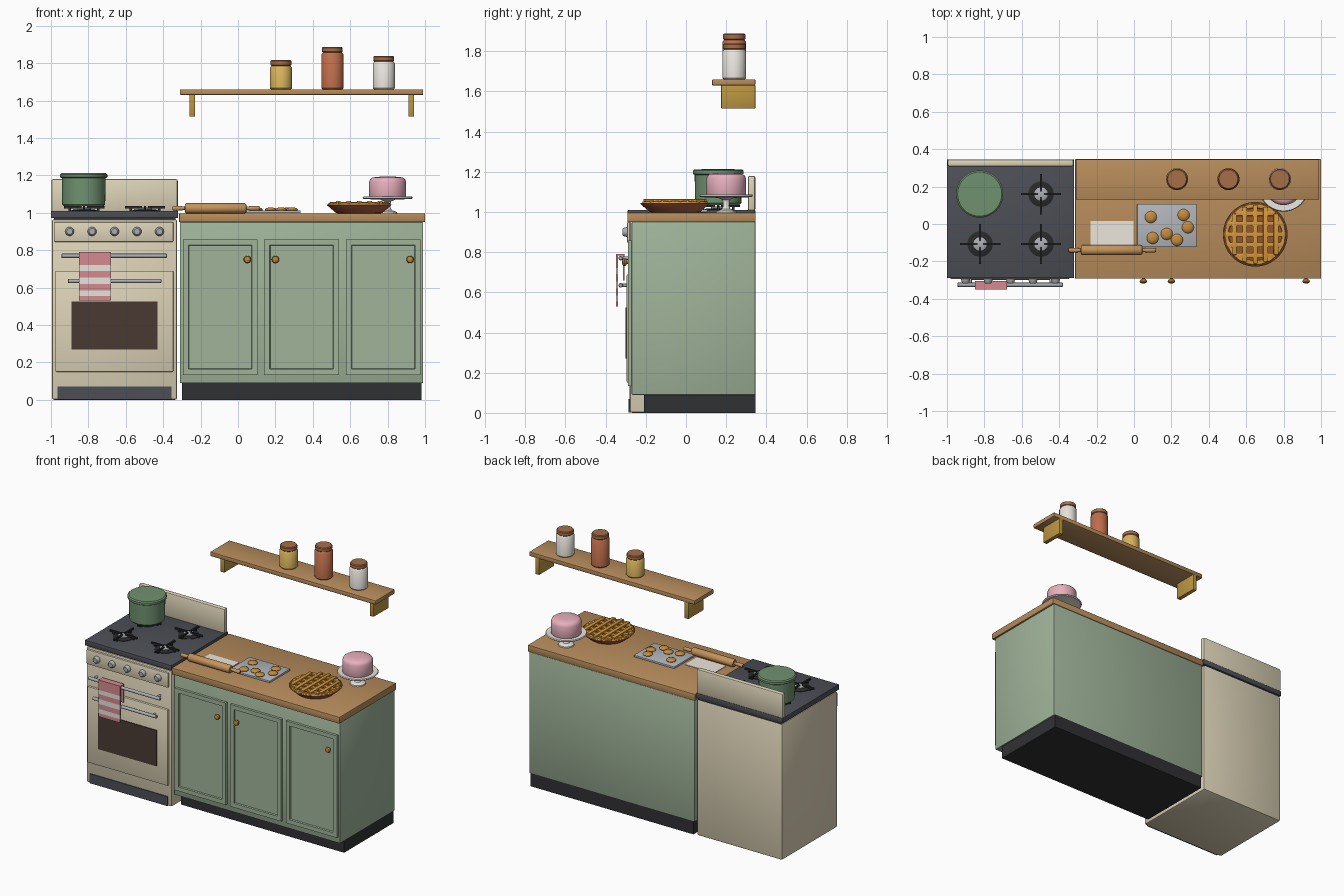
import bpy, bmesh, math
from mathutils import Vector

if "Cube" in bpy.data.objects:
    bpy.data.objects.remove(bpy.data.objects["Cube"])

mats = {}
def lin(c):
    return c / 12.92 if c <= 0.04045 else ((c + 0.055) / 1.055) ** 2.4

def mat(name, rgb):
    m = bpy.data.materials.new(name)
    m.diffuse_color = [lin(c / 255) for c in rgb] + [1]
    m.use_nodes = True
    m.node_tree.nodes["Principled BSDF"].inputs["Base Color"].default_value = m.diffuse_color
    mats[name] = m

for n, c in dict(cream=(222, 212, 184), sage=(160, 180, 154), dark=(48, 49, 51), iron=(40, 41, 43),
                 slate=(76, 79, 86), wood=(184, 141, 92), steel=(172, 175, 180), brass=(188, 150, 66),
                 glass=(74, 58, 52), pink=(214, 138, 142), white=(232, 228, 220), pot=(112, 146, 112),
                 pin=(196, 148, 92), tray=(178, 182, 188), cookie=(198, 140, 62), dish=(176, 100, 70),
                 crust=(214, 152, 62), filling=(150, 88, 40), icing=(232, 176, 190), honey=(216, 180, 92),
                 clay=(190, 110, 76), lid=(166, 110, 72), flour=(236, 230, 220), knob=(190, 135, 50)).items():
    mat(n, c)

def finish(name, bm, m, smooth=False):
    bmesh.ops.recalc_face_normals(bm, faces=bm.faces)
    me = bpy.data.meshes.new(name)
    bm.to_mesh(me)
    bm.free()
    o = bpy.data.objects.new(name, me)
    bpy.context.collection.objects.link(o)
    me.materials.append(mats[m])
    if smooth:
        bpy.context.view_layer.objects.active = o
        o.select_set(True)
        bpy.ops.object.shade_smooth_by_angle(angle=math.radians(40))
        o.select_set(False)
    return o

def box(name, x, y, z, m, bevel=0.0):
    """Box from (min, max) ranges."""
    bm = bmesh.new()
    bmesh.ops.create_cube(bm, size=1)
    for v in bm.verts:
        v.co = [(r[0] + r[1]) / 2 + c * (r[1] - r[0]) for c, r in zip(v.co, (x, y, z))]
    if bevel:
        bmesh.ops.bevel(bm, geom=bm.edges[:], offset=bevel, segments=2, affect='EDGES', profile=0.5)
    return finish(name, bm, m, bool(bevel))

def lathe(name, profile, loc, m, axis='Z', n=32):
    """Spin (radius, height) points round an axis through loc."""
    bm = bmesh.new()
    rings = []
    for r, h in profile:
        pts = [(r * math.cos(2 * math.pi * i / n), r * math.sin(2 * math.pi * i / n), h) for i in range(n)]
        rings.append([bm.verts.new(p) for p in pts])
    for a, b in zip(rings, rings[1:]):
        for i in range(n):
            bm.faces.new((a[i], a[(i + 1) % n], b[(i + 1) % n], b[i]))
    bm.faces.new(rings[0])
    bm.faces.new(rings[-1])
    for v in bm.verts:
        x, y, h = v.co
        v.co = Vector(loc) + Vector({'Z': (x, y, h), 'X': (h, x, y), 'Y': (x, -h, y)}[axis])
    return finish(name, bm, m, True)

# stove body, control panel, oven door and plinth
box("stove_body", (-0.995, -0.325), (-0.28, 0.345), (0, 0.965), "cream", 0.012)
box("stove_plinth", (-0.965, -0.355), (-0.286, -0.27), (0.003, 0.07), "slate")
box("control_panel", (-0.985, -0.345), (-0.293, -0.27), (0.845, 0.95), "cream", 0.006)
box("oven_door", (-0.977, -0.345), (-0.295, -0.27), (0.15, 0.69), "cream", 0.006)
box("oven_window", (-0.89, -0.43), (-0.3, -0.28), (0.27, 0.525), "glass")
box("cooktop", (-1, -0.32), (-0.29, 0.345), (0.972, 1.01), "slate", 0.004)
box("cooktop_seal", (-0.985, -0.335), (-0.27, 0.34), (0.96, 0.975), "dark")
box("backguard", (-0.998, -0.322), (0.308, 0.345), (1.005, 1.18), "cream", 0.01)
for i in range(5):
    lathe(f"stove_knob_{i}", [(0.024, 0), (0.024, 0.006), (0.02, 0.022), (0.016, 0.026)],
          (-0.9 + i * 0.12, -0.291, 0.9), "steel", 'Y', 20)

# towel rail and oven handle, each on two posts
for name, x0, x1, y, z in (("towel_rail", -0.945, -0.38, -0.325, 0.77), ("oven_handle", -0.91, -0.41, -0.325, 0.635)):
    lathe(name, [(0.008, 0), (0.011, 0.003), (0.011, x1 - x0 - 0.003), (0.008, x1 - x0)], (x0, y, z), "steel", 'X', 16)
    for k, x in enumerate((x0 + 0.035, x1 - 0.035)):
        lathe(f"{name}_post_{k}", [(0.008, 0), (0.008, 0.05)], (x, -0.275, z), "steel", 'Y', 12)

# striped towel draped over the rail
cuts = [0.79, 0.72, 0.69, 0.655, 0.62, 0.585, 0.555, 0.53]
for i in range(7):
    box(f"towel_stripe_{i}", (-0.85, -0.68), (-0.349, -0.339), (cuts[i + 1], cuts[i]), ("pink", "white")[i % 2])
box("towel_fold", (-0.85, -0.68), (-0.34, -0.309), (0.782, 0.79), "pink")
box("towel_back", (-0.85, -0.68), (-0.313, -0.305), (0.66, 0.79), "pink")

# four burners with crossed grates
for i, (x, y) in enumerate([(-0.823, 0.16), (-0.497, 0.16), (-0.823, -0.107), (-0.497, -0.107)]):
    lathe(f"burner_base_{i}", [(0.068, 1.008), (0.068, 1.013), (0.055, 1.018)], (x, y, 0), "iron")
    lathe(f"burner_cap_{i}", [(0.036, 1.015), (0.036, 1.024), (0.03, 1.027)], (x, y, 0), "steel")
    for k in range(4):
        a = k * math.pi / 2
        c, s = round(math.cos(a)), round(math.sin(a))
        span = lambda p, d, r0, r1: tuple(sorted((p + d * r0, p + d * r1))) if d else (p - 0.006, p + 0.006)
        box(f"grate_arm_{i}_{k}", span(x, c, 0.015, 0.108), span(y, s, 0.015, 0.108), (1.024, 1.035), "iron")
        box(f"grate_leg_{i}_{k}", span(x, c, 0.07, 0.082), span(y, s, 0.07, 0.082), (1.008, 1.026), "iron")

# cooking pot with flat lid
lathe("cooking_pot", [(0.105, 1.035), (0.115, 1.045), (0.117, 1.19)], (-0.825, 0.16, 0), "pot", n=40)
lathe("pot_lid", [(0.118, 1.185), (0.126, 1.19), (0.126, 1.205), (0.118, 1.212), (0.04, 1.213)],
      (-0.825, 0.16, 0), "pot", n=40)

# cabinet
box("toe_kick", (-0.3, 0.98), (-0.21, 0.345), (0, 0.095), "dark")
box("cabinet_body", (-0.31, 0.99), (-0.27, 0.345), (0.09, 0.95), "sage", 0.004)
box("countertop", (-0.315, 1), (-0.292, 0.347), (0.95, 0.997), "wood", 0.004)
for i, (x, kx) in enumerate([(-0.295, 0.05), (0.14, 0.2), (0.577, 0.92)]):
    # framed door with sunken panel
    bm = bmesh.new()
    bmesh.ops.create_cube(bm, size=1)
    for v in bm.verts:
        v.co = (x + 0.2 + v.co.x * 0.4, -0.277 + v.co.y * 0.022, 0.496 + v.co.z * 0.724)
    front = [f for f in bm.faces if f.normal.y < -0.9]
    bmesh.ops.inset_region(bm, faces=front, thickness=0.042)
    bmesh.ops.inset_region(bm, faces=front, thickness=0.004, depth=-0.01)
    finish(f"cabinet_door_{i}", bm, "sage")
    lathe(f"door_knob_{i}", [(0.008, 0), (0.008, 0.008), (0.017, 0.013), (0.02, 0.02), (0.016, 0.028), (0.006, 0.032)],
          (kx, -0.286, 0.75), "knob", 'Y', 20)

# wall shelf, brackets and jars
box("wall_shelf", (-0.31, 0.99), (0.13, 0.345), (1.63, 1.66), "wood", 0.004)
for i, x in enumerate((-0.26, 0.912)):
    box(f"shelf_bracket_{i}", (x, x + 0.03), (0.175, 0.345), (1.515, 1.632), "brass", 0.003)
for i, (x, top, m) in enumerate([(0.23, 1.787, "honey"), (0.505, 1.858, "clay"), (0.78, 1.81, "white")]):
    lathe(f"jar_{i}", [(0.053, 1.66), (0.059, 1.667), (0.059, top - 0.012), (0.05, top)], (x, 0.24, 0), m)
    lathe(f"jar_lid_{i}", [(0.05, top - 0.002), (0.055, top + 0.003), (0.055, top + 0.024), (0.05, top + 0.029)],
          (x, 0.24, 0), "lid")

# floured sheet and rolling pin
box("flour_sheet", (-0.232, -0.003), (-0.115, 0.015), (0.996, 1.001), "flour")
lathe("rolling_pin", [(0.008, -0.35), (0.013, -0.343), (0.013, -0.315), (0.009, -0.285), (0.022, -0.284), (0.027, -0.277),
      (0.027, 0.037), (0.022, 0.044), (0.009, 0.045), (0.013, 0.075), (0.013, 0.11), (0.008, 0.117)],
      (0, -0.14, 1.024), "pin", 'X', 24)

# baking tray with cookies
box("baking_tray", (0.017, 0.335), (-0.123, 0.107), (0.998, 1.012), "tray", 0.003)
for i, (x, y) in enumerate([(0.09, 0.037), (0.265, 0.048), (0.288, -0.018), (0.175, -0.053), (0.1, -0.075), (0.23, -0.085)]):
    lathe(f"cookie_{i}", [(0.03, 1.011), (0.032, 1.016), (0.026, 1.024), (0.012, 1.028)], (x, y, 0), "cookie", n=20)

# pie: dish, filling, crust rim and woven lattice
px, py = 0.648, -0.055
lathe("pie_dish", [(0.115, 0.997), (0.125, 1.0), (0.168, 1.037), (0.173, 1.042), (0.168, 1.045), (0.15, 1.04)],
      (px, py, 0), "dish", n=48)
lathe("pie_filling", [(0.15, 1.03), (0.148, 1.046), (0.1, 1.048)], (px, py, 0), "filling", n=48)
bm = bmesh.new()
N, M = 72, 8
ring = []
for i in range(N):
    a = 2 * math.pi * i / N
    s = 0.013 + 0.002 * math.cos(a * 18)
    ring.append([bm.verts.new((px + (0.152 + s * math.cos(t)) * math.cos(a), py + (0.152 + s * math.cos(t)) * math.sin(a),
                 1.045 + s * 0.7 * math.sin(t))) for t in (2 * math.pi * j / M for j in range(M))])
for i in range(N):
    for j in range(M):
        bm.faces.new((ring[i][j], ring[(i + 1) % N][j], ring[(i + 1) % N][(j + 1) % M], ring[i][(j + 1) % M]))
finish("pie_crust_rim", bm, "crust", True)
for i in range(5):
    d = (i - 2) * 0.056
    h = math.sqrt(0.157 ** 2 - d * d)
    box(f"lattice_long_{i}", (px - h, px + h), (py + d - 0.013, py + d + 0.013), (1.046, 1.058), "crust", 0.003)
    box(f"lattice_cross_{i}", (px + d - 0.013, px + d + 0.013), (py - h, py + h), (1.05, 1.064), "crust", 0.003)

# cake on a footed stand
lathe("cake_stand", [(0.052, 0.997), (0.05, 1.004), (0.022, 1.014), (0.015, 1.03), (0.018, 1.06), (0.04, 1.07),
      (0.128, 1.074), (0.134, 1.08), (0.13, 1.086), (0.11, 1.084)], (0.8, 0.2, 0), "white", n=40)
lathe("cake", [(0.097, 1.083), (0.099, 1.088), (0.099, 1.165), (0.093, 1.18), (0.08, 1.189), (0.04, 1.193)],
      (0.8, 0.2, 0), "icing", n=40)
